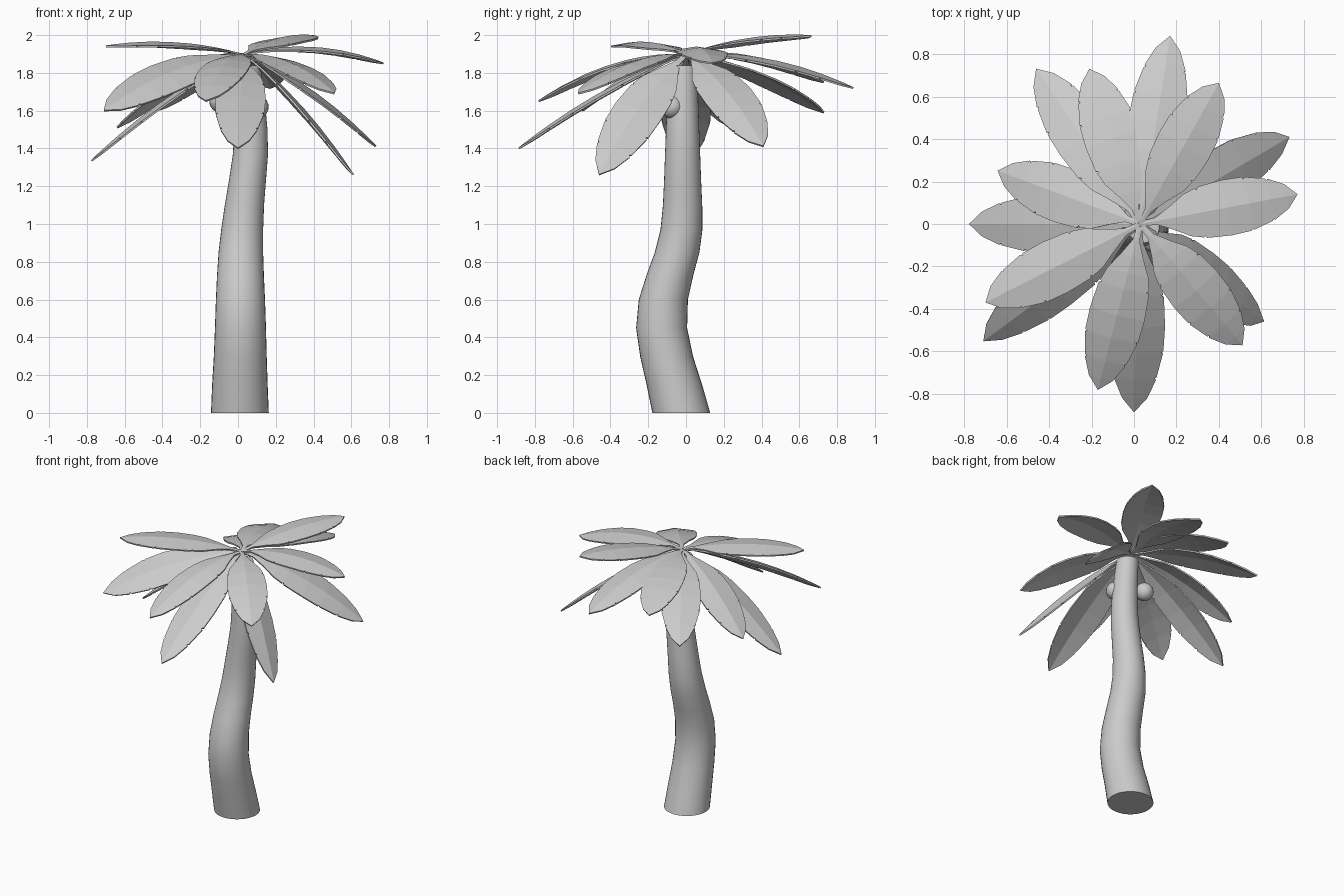
import bpy, bmesh, math
from mathutils import Vector, Matrix

if "Cube" in bpy.data.objects:
    bpy.data.objects.remove(bpy.data.objects["Cube"])


def finish(name, bm):
    bmesh.ops.recalc_face_normals(bm, faces=bm.faces)
    me = bpy.data.meshes.new(name)
    bm.to_mesh(me)
    bm.free()
    ob = bpy.data.objects.new(name, me)
    bpy.context.collection.objects.link(ob)
    return ob


def shade(ob, angle):
    bpy.ops.object.select_all(action='DESELECT')
    ob.select_set(True)
    bpy.context.view_layer.objects.active = ob
    bpy.ops.object.shade_smooth_by_angle(angle=math.radians(angle))


# Trunk: loft of round sections along an S-shaped path (x, y, z, radius)
SECTIONS = [(.01, -.025, 0, .153), (.01, -.062, .15, .147), (.012, -.103, .3, .14),
            (.013, -.129, .45, .135), (.013, -.12, .6, .13), (.013, -.085, .73, .124),
            (.015, -.047, .85, .118), (.022, -.024, .97, .111), (.034, -.018, 1.1, .104),
            (.05, -.018, 1.23, .098), (.066, -.018, 1.37, .093), (.068, -.018, 1.5, .088),
            (.06, -.018, 1.65, .083), (.045, -.015, 1.84, .074)]
SIDES = 32
bm = bmesh.new()
rings = []
for x, y, z, r in SECTIONS:
    rings.append([bm.verts.new((x + r * math.cos(a), y + r * math.sin(a), z))
                  for a in (2 * math.pi * i / SIDES for i in range(SIDES))])
for lo, hi in zip(rings, rings[1:]):
    for i in range(SIDES):
        j = (i + 1) % SIDES
        bm.faces.new((lo[i], lo[j], hi[j], hi[i]))
bm.faces.new(rings[0])
bm.faces.new(rings[-1])
shade(finish("trunk", bm), 40)

# Coconuts tucked under the crown
for i, pos in enumerate([(-.09, 0, 1.65), (.1, -.075, 1.62)]):
    bm = bmesh.new()
    bmesh.ops.create_uvsphere(bm, u_segments=20, v_segments=12, radius=.062,
                              matrix=Matrix.Translation(pos))
    shade(finish(f"coconut_{i + 1}", bm), 40)

# Frond outline: (fraction of length, half width), with small nicks in the edge
OUTLINE = [(0, .012), (.1, .016), (.2, .055), (.3, .1), (.38, .118), (.385, .108), (.395, .122),
           (.55, .132), (.68, .128), (.685, .117), (.695, .126), (.82, .1),
           (.825, .09), (.835, .097), (.93, .058)]
CROWN = Vector((.03, 0, 1.895))


def frond(name, tip, rise, roll):
    tip = Vector(tip)
    chord = tip - CROWN
    side = chord.cross(Vector((0, 0, 1))).normalized()
    side = Matrix.Rotation(math.radians(-roll), 3, chord) @ side
    if side.z * roll < 0:
        side.z = -side.z
    up = side.cross(chord).normalized()
    if up.z < 0:
        up = -up

    def spine(t):
        return CROWN + chord * t + Vector((0, 0, 4 * rise * t * (1 - t)))

    bm = bmesh.new()
    rows = []
    for t, w in OUTLINE:
        c = spine(t)
        drop = up * w * .16
        rows.append([bm.verts.new(c - side * w - drop), bm.verts.new(c),
                     bm.verts.new(c + side * w - drop)])
    for a, b in zip(rows, rows[1:]):
        for k in (0, 1):
            bm.faces.new((a[k], a[k + 1], b[k + 1], b[k]))
    end = bm.verts.new(tip)
    for k in (0, 1):
        bm.faces.new((rows[-1][k], rows[-1][k + 1], end))
    ob = finish(name, bm)
    mod = ob.modifiers.new("thickness", 'SOLIDIFY')
    mod.thickness = .01
    mod.offset = 0


# Fronds: tip position, arch height, roll in degrees
FRONDS = [((.17, .885, 1.72), .06, 0), ((.40, .665, 1.995), .035, 0),
          ((.73, .41, 1.41), .06, -20), ((.77, .14, 1.85), .06, 0),
          ((.61, -.46, 1.26), .06, 30), ((.51, -.57, 1.69), .06, 0),
          ((0, -.885, 1.40), .05, 0), ((-.17, -.78, 1.65), .07, 0),
          ((-.71, -.55, 1.60), .06, 28), ((-.70, -.37, 1.94), .04, 0),
          ((-.775, 0, 1.335), .05, 0), ((-.64, .25, 1.51), .06, 0),
          ((-.46, .73, 1.59), .06, 0), ((-.21, .73, 1.75), .06, 0)]
for i, (tip, rise, roll) in enumerate(FRONDS):
    frond(f"frond_{i + 1}", tip, rise, roll)
